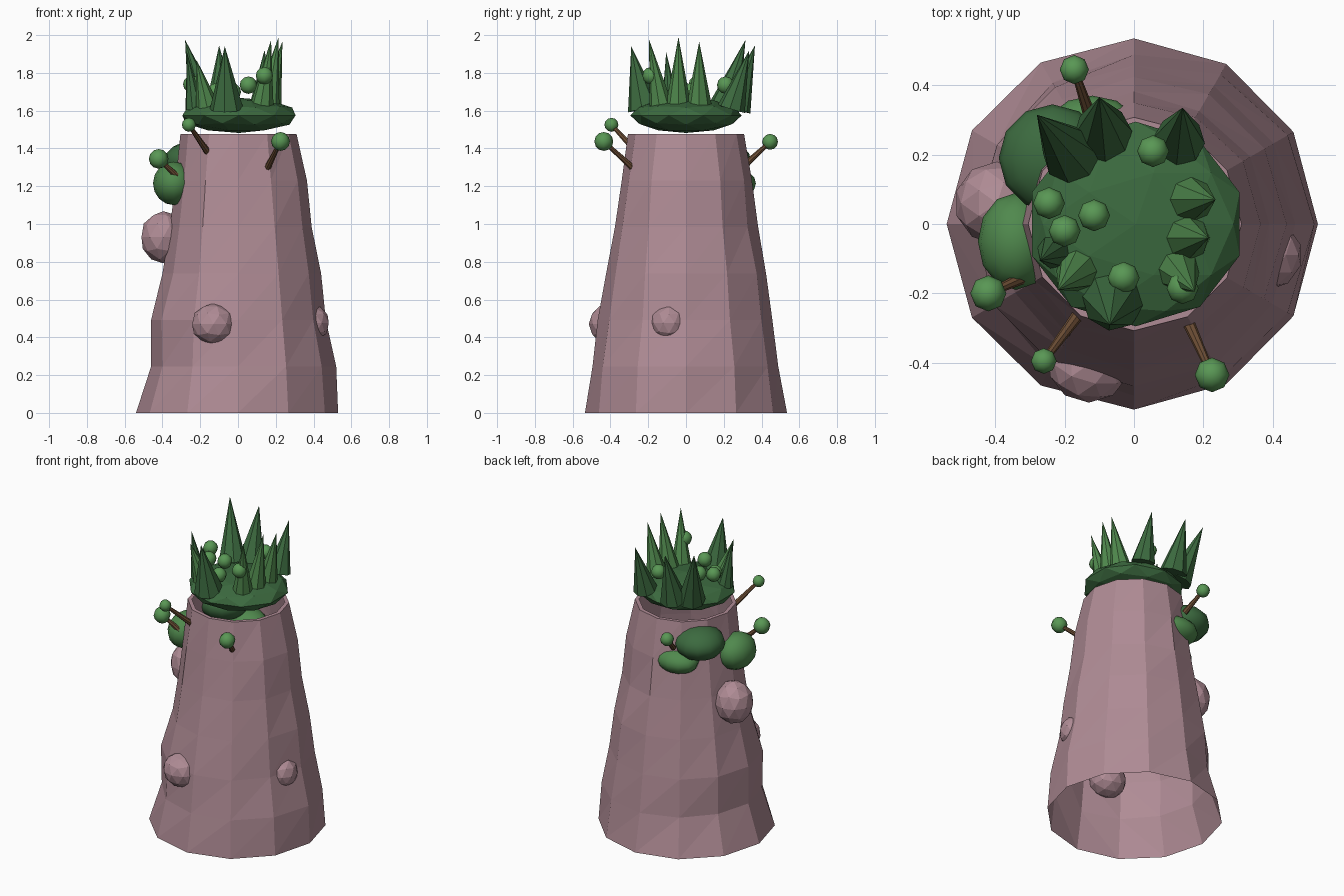
import bpy, bmesh, math, random
from mathutils import Vector

random.seed(4)
if "Cube" in bpy.data.objects:
    bpy.data.objects.remove(bpy.data.objects["Cube"])


def material(name, rgb):
    m = bpy.data.materials.new(name)
    m.use_nodes = True
    m.diffuse_color = (*rgb, 1)
    m.node_tree.nodes["Principled BSDF"].inputs["Base Color"].default_value = (*rgb, 1)
    return m


PINK = material("dusty pink bark", (0.43, 0.26, 0.30))
DARK = material("dark green", (0.045, 0.145, 0.05))
LEAF = material("leaf green", (0.08, 0.25, 0.075))
LIGHT = material("light green", (0.10, 0.31, 0.09))
BROWN = material("brown twig", (0.15, 0.075, 0.035))


def finish(bm, name, mat, smooth=False):
    me = bpy.data.meshes.new(name)
    bm.to_mesh(me)
    bm.free()
    me.materials.append(mat)
    for p in me.polygons:
        p.use_smooth = smooth
    ob = bpy.data.objects.new(name, me)
    bpy.context.collection.objects.link(ob)
    return ob


def ball(name, loc, size, mat, segs=8, rings=6, smooth=True):
    bm = bmesh.new()
    bmesh.ops.create_uvsphere(bm, u_segments=segs, v_segments=rings, radius=1)
    ob = finish(bm, name, mat, smooth)
    ob.location, ob.scale = loc, size
    return ob


def rock(name, loc, size, mat):
    bm = bmesh.new()
    bmesh.ops.create_icosphere(bm, subdivisions=2, radius=1)
    ob = finish(bm, name, mat)
    ob.location, ob.scale = loc, size
    return ob


def cone(name, start, end, r1, r2, mat, segs=8):
    a, b = Vector(start), Vector(end)
    bm = bmesh.new()
    bmesh.ops.create_cone(bm, cap_ends=True, segments=segs, radius1=r1, radius2=r2,
                          depth=(b - a).length)
    ob = finish(bm, name, mat)
    ob.location = (a + b) / 2
    ob.rotation_mode = 'QUATERNION'
    ob.rotation_quaternion = (b - a).to_track_quat('Z', 'Y')
    return ob


# Trunk: open twelve-sided tube, slightly uneven from one side to the other
SIDES = 12
right_r = [0.53, 0.52, 0.465, 0.44, 0.39, 0.365, 0.31, 0.285]
left_r = [0.54, 0.46, 0.46, 0.40, 0.36, 0.33, 0.305, 0.28]
bm = bmesh.new()
rows = []
for i, (rr, lr) in enumerate(zip(right_r, left_r)):
    z = min(i, 6) * 0.246
    row = []
    for k in range(SIDES):
        a = math.tau * k / SIDES
        t = (1 + math.cos(a)) / 2
        r = lr + (rr - lr) * t
        if 0 < i < 6 and k % 6:
            r += random.uniform(-0.008, 0.008)
        row.append(bm.verts.new((r * math.cos(a), r * math.sin(a), z)))
    rows.append(row)
for lo, hi in zip(rows, rows[1:]):
    for k in range(SIDES):
        n = (k + 1) % SIDES
        bm.faces.new((lo[k], lo[n], hi[n]))
        bm.faces.new((lo[k], hi[n], hi[k]))
finish(bm, "trunk", PINK)

# Knots on the bark
rock("side_knot", (-0.395, 0.06, 0.93), (0.122, 0.12, 0.138), PINK)
rock("front_knot", (-0.13, -0.405, 0.47), (0.118, 0.11, 0.11), PINK)
rock("small_knot", (0.385, -0.09, 0.475), (0.1, 0.1, 0.1), PINK)

# Leafy cap
rock("leaf_cap", (0.005, 0.0, 1.575), (0.315, 0.295, 0.093), DARK)

# Spikes on the cap: base x, y, tip x, y, z, radius, material
spikes = [
    (-0.18, 0.20, -0.28, 0.315, 1.975, 0.085, DARK),
    (-0.09, 0.26, -0.10, 0.365, 1.945, 0.085, DARK),
    (0.13, 0.24, 0.14, 0.335, 1.92, 0.075, DARK),
    (0.16, 0.07, 0.235, 0.07, 1.965, 0.07, LEAF),
    (0.15, -0.04, 0.215, -0.04, 1.99, 0.07, LEAF),
    (0.125, -0.13, 0.175, -0.195, 1.975, 0.065, LEAF),
    (-0.06, -0.22, -0.07, -0.29, 1.94, 0.09, DARK),
    (-0.16, -0.13, -0.22, -0.19, 1.87, 0.065, LEAF),
    (-0.23, -0.08, -0.27, -0.105, 1.91, 0.05, DARK),
]
for i, (bx, by, tx, ty, tz, r, mat) in enumerate(spikes, 1):
    cone(f"spike_{i}", (bx, by, 1.61), (tx, ty, tz), r, 0, mat)

# Berries on the cap
berries = [(-0.245, 0.06, 1.74), (-0.2, -0.02, 1.71), (-0.115, 0.025, 1.70),
           (-0.03, -0.155, 1.70), (0.055, 0.21, 1.735), (0.14, -0.185, 1.785)]
for i, p in enumerate(berries, 1):
    ball(f"berry_{i}", p, (0.046,) * 3, LIGHT)

# Twigs with buds at the ends
twigs = [((-0.16, -0.26, 1.38), (-0.26, -0.395, 1.525), 0.037),
         ((0.155, -0.28, 1.295), (0.225, -0.435, 1.437), 0.05),
         ((-0.32, -0.155, 1.25), (-0.42, -0.20, 1.345), 0.052),
         ((-0.13, 0.32, 1.32), (-0.172, 0.445, 1.435), 0.042)]
for i, (a, b, r) in enumerate(twigs, 1):
    cone(f"twig_{i}", a, b, 0.018, 0.01, BROWN)
    ball(f"bud_{i}", b, (r,) * 3, LIGHT)

# Leaf clumps on the side of the trunk
ball("clump_upper", (-0.235, 0.19, 1.335), (0.155, 0.155, 0.105), DARK, 12, 8)
ball("clump_back", (-0.12, 0.26, 1.215), (0.14, 0.11, 0.08), LEAF, 12, 8)
ball("clump_side", (-0.34, -0.05, 1.215), (0.11, 0.14, 0.115), LEAF, 12, 8)
